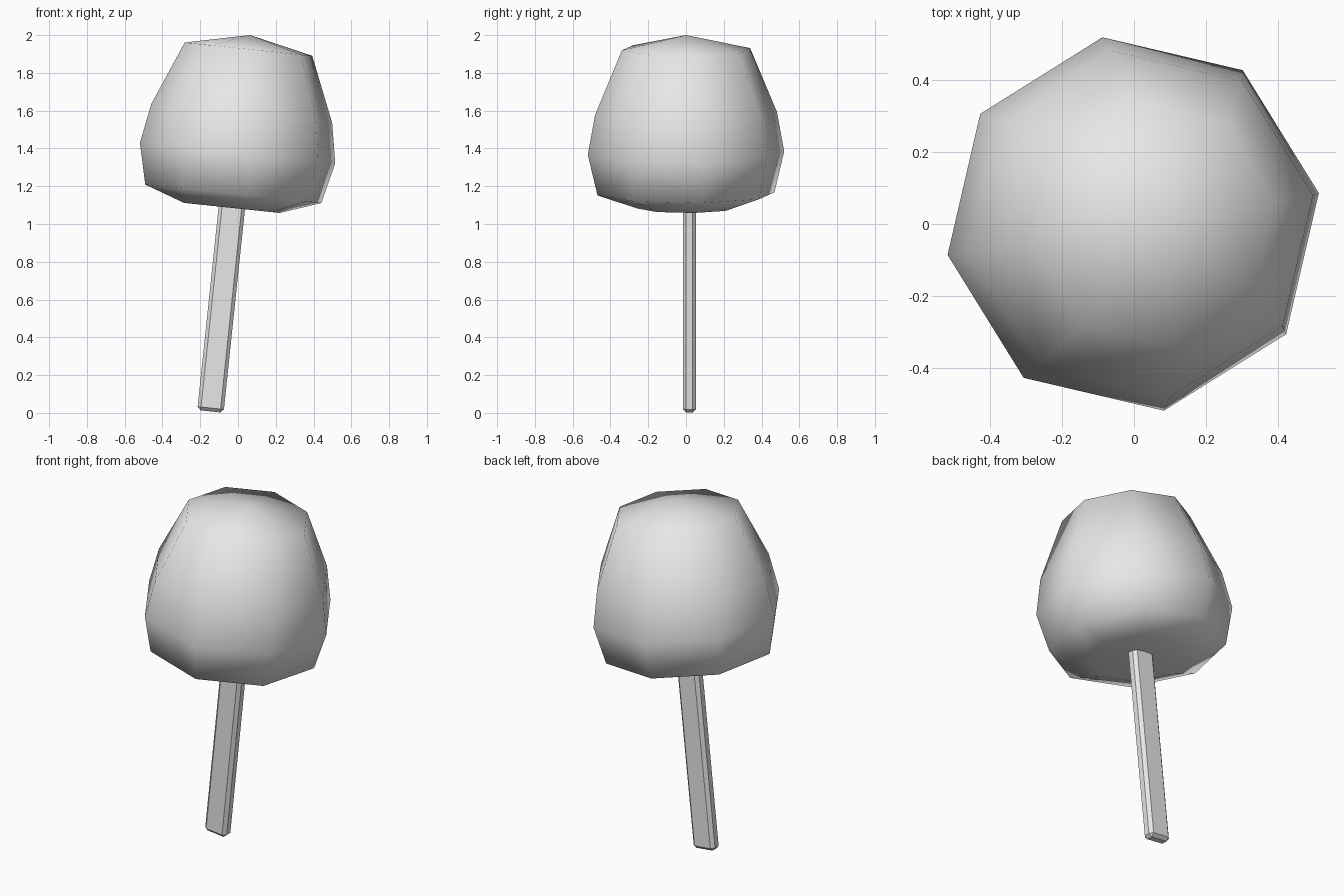
import bpy
import bmesh
from math import cos, sin, tau, radians

cube = bpy.data.objects.get("Cube")
if cube:
    bpy.data.objects.remove(cube, do_unlink=True)

SIDES = 8
LEAN = radians(6)
BASE = (-0.146, 0, 0.008)

grey = bpy.data.materials.new("light grey")
grey.use_nodes = True
colour = (0.8, 0.8, 0.8, 1)
grey.diffuse_color = colour
grey.node_tree.nodes["Principled BSDF"].inputs["Base Color"].default_value = colour


def finish(name, bm, smooth):
    """Turn a bmesh into an object leaning along the shared axis."""
    bmesh.ops.recalc_face_normals(bm, faces=bm.faces)
    for face in bm.faces:
        face.smooth = smooth
    mesh = bpy.data.meshes.new(name)
    bm.to_mesh(mesh)
    bm.free()
    mesh.materials.append(grey)
    obj = bpy.data.objects.new(name, mesh)
    bpy.context.collection.objects.link(obj)
    obj.location = BASE
    obj.rotation_euler.y = LEAN
    return obj


# Rounded head: eight-sided rings, a raised crown and a dented underside
profile = [(0.258, 1.083), (0.475, 1.158), (0.527, 1.375),
           (0.488, 1.586), (0.344, 1.928)]
bm = bmesh.new()
rings = []
for radius, height in profile:
    angles = [radians(9.4) + tau * i / SIDES for i in range(SIDES)]
    rings.append([bm.verts.new((radius * cos(a), radius * sin(a), height))
                  for a in angles])
dent = bm.verts.new((0, 0, 1.12))
crown = bm.verts.new((0, 0, 2.003))
for i in range(SIDES):
    j = (i + 1) % SIDES
    for low, high in zip(rings, rings[1:]):
        bm.faces.new((low[i], low[j], high[j], high[i]))
    bm.faces.new((rings[0][j], rings[0][i], dent))
    bm.faces.new((rings[-1][i], rings[-1][j], crown))
finish("head", bm, True)

# Flat stick with chamfered edges, its top end hidden in the head
bm = bmesh.new()
bmesh.ops.create_cube(bm, size=1)
bmesh.ops.scale(bm, vec=(0.14, 0.07, 1.3), verts=bm.verts)
bmesh.ops.translate(bm, vec=(0, 0.018, 0.65), verts=bm.verts)
bmesh.ops.bevel(bm, geom=bm.edges[:], offset=0.018, segments=1, affect='EDGES')
finish("stick", bm, False)
